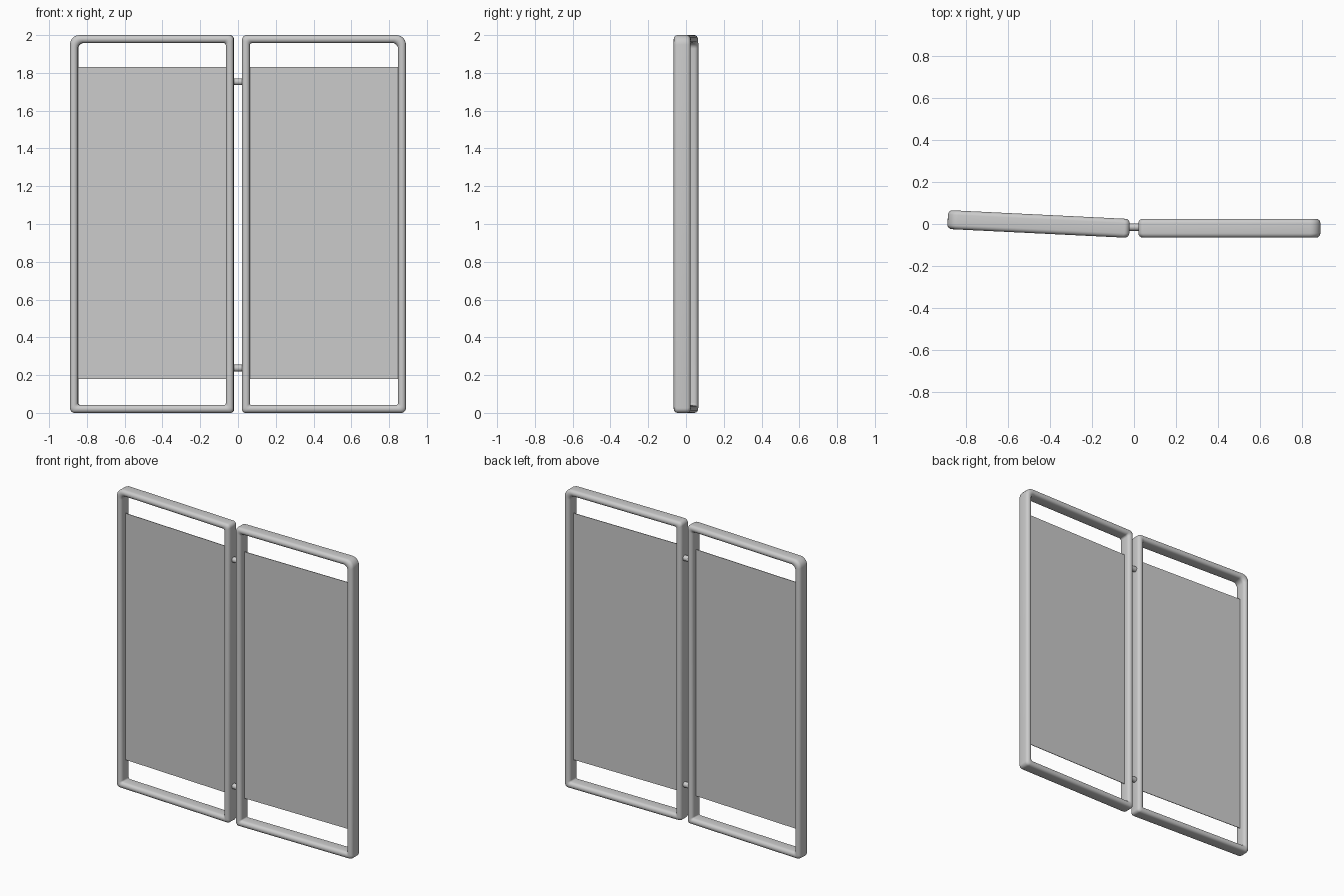
import bpy, bmesh, math
from mathutils import Matrix

if "Cube" in bpy.data.objects:
    bpy.data.objects.remove(bpy.data.objects["Cube"])

W, H = 0.868, 2.0        # leaf width and height
BAR, DEPTH = 0.042, 0.09  # frame bar width and depth
STEPS = 6                # segments per frame corner


def rounded_rect(inset, radii):
    """Rounded rectangle in XZ, starting top right, counter-clockwise."""
    pts = []
    x0, x1, z0, z1 = -W / 2 + inset, W / 2 - inset, inset, H - inset
    corners = [(x1, z1, -1, -1), (x0, z1, 1, -1), (x0, z0, 1, 1), (x1, z0, -1, 1)]
    for i, ((x, z, sx, sz), r) in enumerate(zip(corners, radii)):
        for k in range(STEPS + 1):
            a = math.pi / 2 * (i + k / STEPS)
            pts.append((x + sx * r + r * math.cos(a), z + sz * r + r * math.sin(a)))
    return pts


def stadium():
    """Bar section: t runs 0 inner to 1 outer, second value is depth."""
    r, out = BAR / 2, []
    for k in range(18):
        a = math.pi * (k % 9) / 8 + (math.pi if k > 8 else 0)
        side = 1 if k <= 8 else -1
        out.append((0.5 + 0.5 * math.cos(a), side * (DEPTH / 2 - r) + r * math.sin(a)))
    return out


def finish(name, bm, matrix, smooth=True):
    bm.transform(matrix)
    bmesh.ops.recalc_face_normals(bm, faces=bm.faces)
    me = bpy.data.meshes.new(name)
    bm.to_mesh(me)
    bm.free()
    ob = bpy.data.objects.new(name, me)
    bpy.context.collection.objects.link(ob)
    if smooth:
        bpy.ops.object.select_all(action='DESELECT')
        ob.select_set(True)
        bpy.context.view_layer.objects.active = ob
        bpy.ops.object.shade_smooth_by_angle(angle=math.radians(40))
    return ob


def leaf(side, matrix):
    flip = matrix @ Matrix.Scale(-1 if side == "left" else 1, 4, (1, 0, 0))
    # Tubular frame, softer at the outer top corner
    outer = rounded_rect(0, (0.05, 0.025, 0.02, 0.025))
    inner = rounded_rect(BAR, (0.03, 0.012, 0.008, 0.01))
    bm = bmesh.new()
    rings = []
    for (ox, oz), (ix, iz) in zip(outer, inner):
        rings.append([bm.verts.new((ix + (ox - ix) * t, y, iz + (oz - iz) * t))
                      for t, y in stadium()])
    for a, b in zip(rings, rings[1:] + rings[:1]):
        n = len(a)
        for j in range(n):
            bm.faces.new((a[j], a[(j + 1) % n], b[(j + 1) % n], b[j]))
    finish(side + "_frame", bm, flip)
    # Thin fabric infill between the uprights
    bm = bmesh.new()
    bmesh.ops.create_cube(bm, size=1)
    bm.transform(Matrix.Translation((0, 0, 1.005)) @
                 Matrix.Diagonal((W - 2 * BAR + 0.01, 0.004, 1.65, 1)))
    finish(side + "_fabric", bm, flip, False)


# Two leaves, the left one folded slightly backwards
leaf("right", Matrix.Translation((0.455, -0.02, 0)))
leaf("left", Matrix.Translation((-0.455, 0.0, 0)) @
     Matrix.Rotation(math.radians(-2.8), 4, 'Z'))

# Hinge pins joining the leaves
for name, z in (("upper_hinge", 1.753), ("lower_hinge", 0.237)):
    bm = bmesh.new()
    bmesh.ops.create_cone(bm, cap_ends=True, segments=20,
                          radius1=0.018, radius2=0.018, depth=0.06)
    finish(name, bm, Matrix.Translation((0, -0.015, z)) @
           Matrix.Rotation(math.pi / 2, 4, 'Y'))
